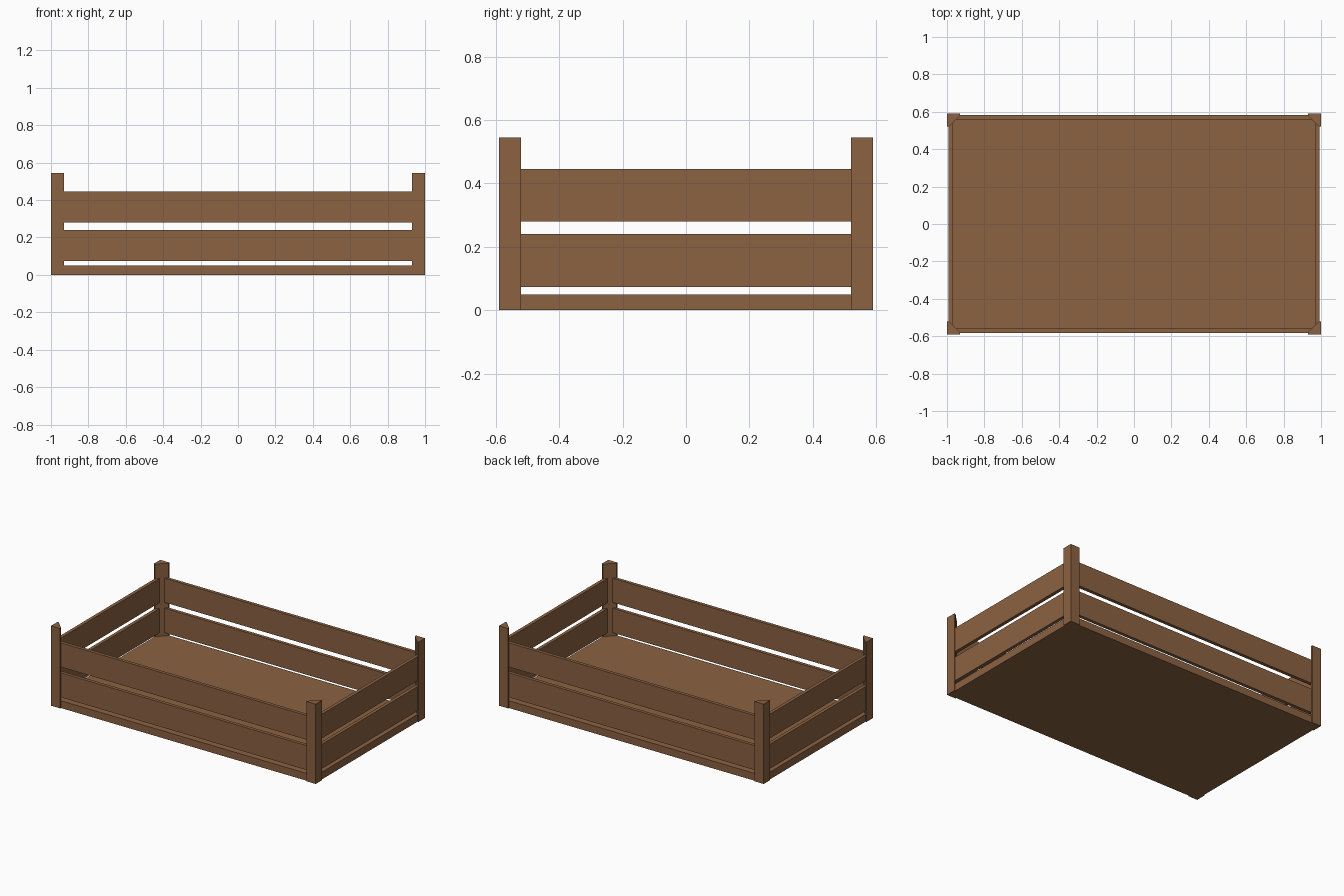
import bpy
import bmesh

cube = bpy.data.objects.get("Cube")
if cube:
    bpy.data.objects.remove(cube, do_unlink=True)

wood = bpy.data.materials.new("brown_wood")
wood.use_nodes = True
colour = (0.258, 0.122, 0.054, 1)
wood.diffuse_color = colour
wood.node_tree.nodes["Principled BSDF"].inputs["Base Color"].default_value = colour

HALF_X, HALF_Y = 1.0, 0.59      # outer corners of the posts
POST, LIP, HEIGHT = 0.07, 0.01, 0.545
INSET, THICK = 0.007, 0.023     # plank setback and thickness


def prism(name, outline, z0, z1):
    """Extrude a flat outline from z0 up to z1."""
    bm = bmesh.new()
    face = bm.faces.new([bm.verts.new((x, y, z0)) for x, y in outline])
    top = bmesh.ops.extrude_face_region(bm, geom=[face])["geom"]
    for v in top:
        if isinstance(v, bmesh.types.BMVert):
            v.co.z = z1
    bmesh.ops.recalc_face_normals(bm, faces=bm.faces)
    mesh = bpy.data.meshes.new(name)
    bm.to_mesh(mesh)
    bm.free()
    mesh.materials.append(wood)
    obj = bpy.data.objects.new(name, mesh)
    bpy.context.collection.objects.link(obj)
    return obj


def box(name, x0, x1, y0, y1, z0, z1):
    return prism(name, [(x0, y0), (x1, y0), (x1, y1), (x0, y1)], z0, z1)


# Floor board
fx, fy = HALF_X - INSET, HALF_Y - INSET
box("floor", -fx, fx, -fy, fy, 0, 0.05)

# Corner posts: triangular, cut diagonally on the inside
profile = [(0, 0), (POST, 0), (POST, LIP), (LIP, POST), (0, POST)]
for sx, side in ((1, "left"), (-1, "right")):
    for sy, end in ((-1, "front"), (1, "back")):
        outline = [(sx * (HALF_X - u), sy * (HALF_Y - v)) for u, v in profile]
        prism(f"{end}_{side}_post", outline, 0, HEIGHT)

# Two rows of planks on all four sides
for row, z0, z1 in (("lower", 0.073, 0.24), ("upper", 0.28, 0.445)):
    for s, long_side, short_side in ((-1, "front", "right"), (1, "back", "left")):
        y0, y1 = sorted((s * fy, s * (fy - THICK)))
        x0, x1 = sorted((s * fx, s * (fx - THICK)))
        ex, ey = HALF_X - 0.052, HALF_Y - 0.052
        box(f"{row}_{long_side}_plank", -ex, ex, y0, y1, z0, z1)
        box(f"{row}_{short_side}_plank", x0, x1, -ey, ey, z0, z1)
